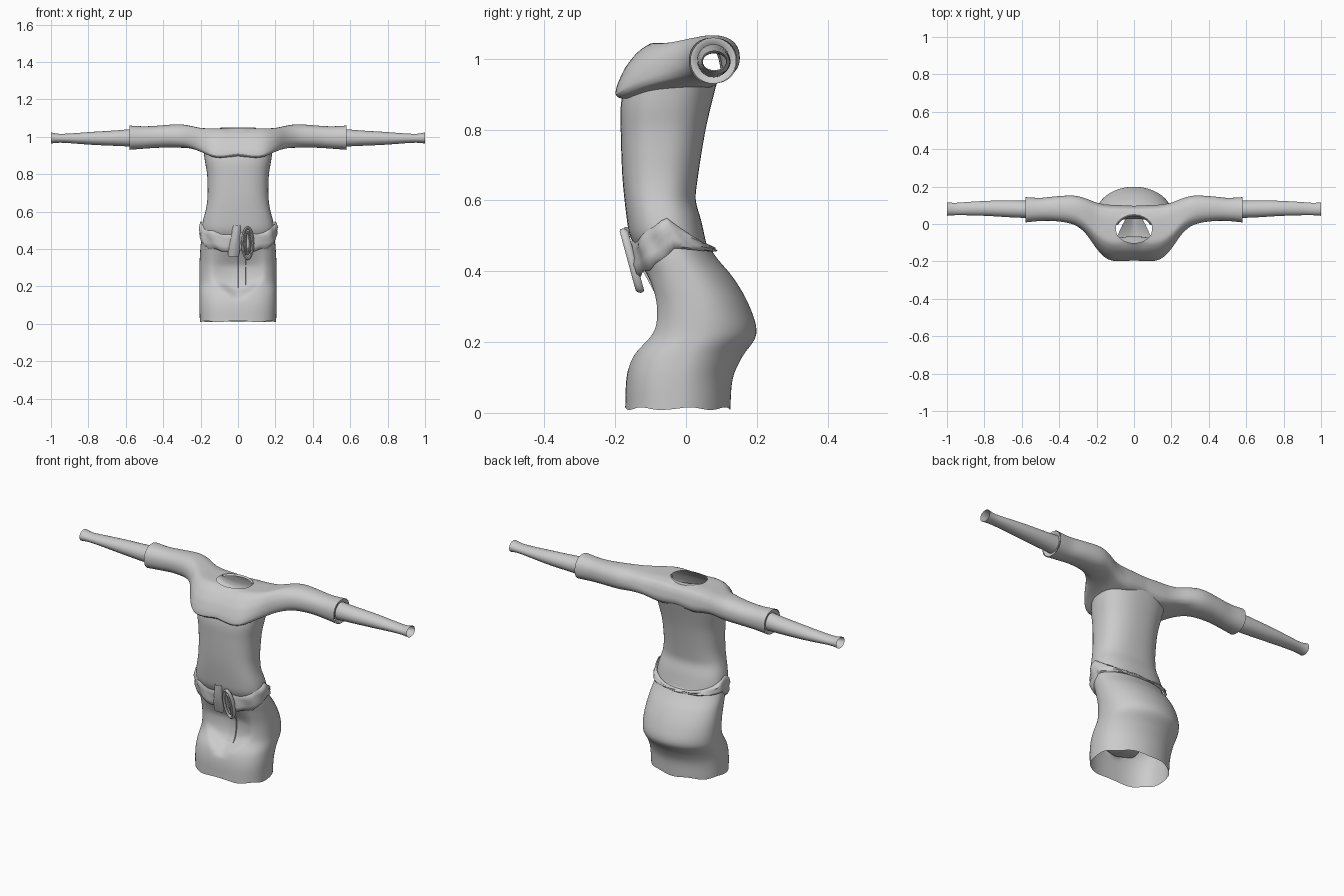
import bpy, bmesh, math
from mathutils import Vector

if "Cube" in bpy.data.objects:
    bpy.data.objects.remove(bpy.data.objects["Cube"])

mat = bpy.data.materials.new("light_grey")
mat.diffuse_color = (0.6, 0.6, 0.6, 1)
mat.use_nodes = True
mat.node_tree.nodes["Principled BSDF"].inputs["Base Color"].default_value = mat.diffuse_color


def finish(name, bm, subdiv=1, angle=50):
    bmesh.ops.recalc_face_normals(bm, faces=bm.faces)
    me = bpy.data.meshes.new(name)
    bm.to_mesh(me)
    bm.free()
    me.materials.append(mat)
    ob = bpy.data.objects.new(name, me)
    bpy.context.collection.objects.link(ob)
    if subdiv:
        ob.modifiers.new("smooth", "SUBSURF").levels = subdiv
        ob.modifiers["smooth"].render_levels = subdiv
    bpy.ops.object.select_all(action='DESELECT')
    ob.select_set(True)
    bpy.context.view_layer.objects.active = ob
    bpy.ops.object.shade_smooth_by_angle(angle=math.radians(angle))
    return ob


def sample(keys, t):
    """Smooth interpolation of key rows, whose first value is the position."""
    t = min(max(t, keys[0][0]), keys[-1][0])
    i = 0
    while i < len(keys) - 2 and t > keys[i + 1][0]:
        i += 1

    def slope(k, c):
        a, b = keys[max(k - 1, 0)], keys[min(k + 1, len(keys) - 1)]
        return (b[c] - a[c]) / (b[0] - a[0])
    p, q = keys[i], keys[i + 1]
    h = q[0] - p[0]
    u = (t - p[0]) / h
    return [(2*u**3 - 3*u*u + 1) * p[c] + (u**3 - 2*u*u + u) * h * slope(i, c)
            + (3*u*u - 2*u**3) * q[c] + (u**3 - u*u) * h * slope(i + 1, c)
            for c in range(1, len(p))]


def loft(rings, closed=True):
    bm = bmesh.new()
    vs = [[bm.verts.new(p) for p in r] for r in rings]
    n = len(vs[0])
    for a, b in zip(vs, vs[1:]):
        for j in range(n if closed else n - 1):
            k = (j + 1) % n
            bm.faces.new((a[j], a[k], b[k], b[j]))
    return bm


def steps(a, b, n):
    return [a + (b - a) * i / n for i in range(n + 1)]


def power(v, p):
    return math.copysign(abs(v) ** p, v)


def body_point(keys, a, z, front=0.78, back=0.85):
    """Point on a rounded-box cross section; a = 0 is +x, the front is -y."""
    yf, yb, hw = sample(keys, z)
    p = back if math.sin(a) > 0 else front
    return Vector((hw * power(math.cos(a), p),
                   (yf + yb) / 2 + (yb - yf) / 2 * power(math.sin(a), p), z))


def angles(n):
    return [2 * math.pi * i / n for i in range(n)]


# Torso of the top: open tube, (z, front y, back y, half width)
torso = [(.47, -.145, .06, .188), (.5, -.16, .053, .195), (.55, -.168, .042, .189),
         (.6, -.174, .027, .175), (.65, -.179, .032, .166), (.7, -.182, .039, .163),
         (.8, -.185, .056, .166), (.87, -.185, .072, .178), (.94, -.17, .09, .187)]
finish("torso", loft([[body_point(torso, a, z) for a in angles(32)]
                      for z in steps(.47, .94, 20)]))

# Bust, shoulders and upper sleeves: one tube along x, blended from bust to arm
bust = [(1, 0), (.95, .5), (.85, .85), (.55, 1), (.1, 1), (-.35, 1), (-.6, .65), (-.82, .1),
        (-.96, -.5), (-1, -.85), (-.9, -1), (-.6, -.95), (0, -.85), (.5, -.7), (.85, -.55), (.97, -.3)]
bust = [q for i, p in enumerate(bust) for q in
        (p, ((p[0] + bust[(i + 1) % 16][0]) / 2, (p[1] + bust[(i + 1) % 16][1]) / 2))]
# (x, front y, back y, bottom z, top z, bust share)
yoke = [(0, -.197, .098, .897, 1.043, 1), (.1, -.2, .103, .886, 1.045, 1),
        (.15, -.185, .105, .896, 1.045, 1), (.2, -.135, .115, .917, 1.047, .8),
        (.26, -.05, .138, .935, 1.06, .4), (.32, -.005, .152, .94, 1.067, .1),
        (.42, .015, .148, .941, 1.06, 0), (.5, .016, .14, .936, 1.056, 0),
        (.58, .008, .144, .93, 1.06, 0)]
rings = []
for x in steps(-.58, .58, 58):
    yf, yb, zb, zt, w = sample(yoke, abs(x))
    ring = []
    for (by, bz), a in zip(bust, angles(32)):
        u = w * by + (1 - w) * power(math.cos(a), .9)
        v = w * bz + (1 - w) * power(math.sin(a), .9)
        ring.append((x, (yf + yb) / 2 + u * (yb - yf) / 2, (zb + zt) / 2 + v * (zt - zb) / 2))
    rings.append(ring)
bm = loft(rings)
bm.normal_update()
NX, NY, NC = .1, .075, -.027


def neck_r(p):
    return math.hypot(p.x / NX, (p.y - NC) / NY)


# Open the neck and the underside above the torso
cut = []
for f in bm.faces:
    c = f.calc_center_median()
    if c.z > 1 and neck_r(c) < 1:
        cut.append(f)
    elif c.z < .94 and math.hypot(c.x / .165, (c.y + .06) / .115) < 1:
        cut.append(f)
bmesh.ops.delete(bm, geom=cut, context='FACES')
for v in bm.verts:
    if v.is_boundary and v.co.z > 1 and abs(v.co.x) < .15:
        r = neck_r(v.co)
        v.co.x /= r
        v.co.y = NC + (v.co.y - NC) / r
finish("shoulders_and_sleeves", bm)

# Narrow collar rim standing at the back of the neck
finish("collar", loft([[(NX * s * math.cos(a), NC + NY * s * math.sin(a), z)
                        for a in steps(.3, math.pi - .3, 14)]
                       for s, z in ((1.04, 1.035), (.98, 1.055), (.9, 1.04))], False))

# Forearm sleeves, open at the wrist: (x, front y, back y, bottom z, top z)
fore = [(.54, .03, .125, .945, 1.045), (.65, .034, .127, .95, 1.035), (.78, .042, .125, .956, 1.027),
        (.9, .046, .118, .965, 1.018), (.97, .046, .113, .968, 1.016), (1, .043, .117, .963, 1.024)]
for side, name in ((1, "right_forearm_sleeve"), (-1, "left_forearm_sleeve")):
    rings = []
    for x in steps(.54, 1, 14):
        yf, yb, zb, zt = sample(fore, x)
        rings.append([(side * x, (yf + yb) / 2 + (yb - yf) / 2 * math.cos(a),
                       (zb + zt) / 2 + (zt - zb) / 2 * math.sin(a)) for a in angles(16)])
    finish(name, loft(rings))
    # Turned-in cuff edge
    finish(name.replace("forearm_sleeve", "cuff"), loft(
        [[(side * x, .077 + r * math.cos(a), .995 + r * math.sin(a)) for a in angles(20)]
         for x, r in ((.58, .066), (.579, .057), (.572, .046))]))

# Hips and thighs: (z, front y, back y, half width)
hips = [(.01, -.172, .125, .204), (.1, -.168, .133, .207), (.16, -.152, .16, .207),
        (.22, -.115, .199, .207), (.3, -.105, .18, .207), (.38, -.12, .135, .203),
        (.44, -.135, .085, .198), (.48, -.138, .06, .19)]


def dent(x, z):
    """Hollow of the lap above a V-shaped fold between the thighs."""
    t = min(max((z - .13 - .7 * abs(x)) / .03, 0), 1) * min(max((.43 - z) / .12, 0), 1)
    return .04 * t * max(0, 1 - (x / .14) ** 2)


def hip_point(a, z):
    p = body_point(hips, a, z, .75, 1)
    if p.y < 0:
        p.y += dent(p.x, z)
    if z < .02:
        p.z += .004 * math.sin(7 * a)
    return p


finish("trousers", loft([[hip_point(a, z) for a in angles(64)] for z in steps(.012, .475, 32)]))

# Inner crotch panel reaching back from the lap
finish("crotch_panel", loft([[(w * s, y, z + .03 * abs(s)) for s in steps(-1, 1, 8)]
                             for y, w, z in ((-.145, .11, .13), (-.09, .1, .12),
                                             (-.03, .075, .125), (.03, .045, .14))], False))

# Fly strip down the front
finish("fly", loft([[(x, sample(hips, z)[0] + dent(x, z) - d, z)
                     for x, d in ((0, -.002), (.002, .006), (.04, .006), (.042, -.002))]
                    for z in steps(.19, .4, 14)], False), 0)

# Belt: puffy wavy band, low at the front, winged at the sides, thin at the back
belt = []
for t, puff in ((0, 0), (.08, .011), (.3, .017), (.5, .013), (.7, .017), (.92, .01), (1, .001)):
    ring = []
    for a in angles(96):
        s = math.sin(a)
        if s < 0:
            lo = .465 - .078 * abs(s) ** .7 + .006 * math.sin(11 * a) * abs(s)
            hi = .55 - .06 * abs(s) ** .8 + .008 * math.sin(8 * a) * abs(s)
        else:
            lo, hi = .465 - .01 * s, .55 - .08 * s ** .9
        z = lo + (hi - lo) * t
        bulge = puff * (1 + .35 * math.sin(9 * a + 3 * t)) * (.8 if s < 0 else .7)
        yf = -.136 - .1 * (z - .42) * (s < 0)
        yb = .078 - .5 * (z - .45)
        p = .76 if s < 0 else .9
        ring.append(((.196 + bulge) * power(math.cos(a), p),
                     (yf + yb) / 2 + ((yb - yf) / 2 + bulge) * power(s, p), z))
    belt.append(ring)
finish("belt", loft(belt), 0)


# Tilted oval buckle rings and a hanging belt end
def oval(name, x, z, y, rx, rz, r, depth):
    rings = []
    for a in angles(28) + [0]:
        c, s = math.cos(a), math.sin(a)
        rings.append([(x + (rx + r * math.cos(b)) * c,
                       y - .27 * (rz + r * math.cos(b)) * s + depth * math.sin(b),
                       z + (rz + r * math.cos(b)) * s) for b in angles(8)])
    bm = loft(rings)
    bmesh.ops.remove_doubles(bm, verts=bm.verts, dist=1e-5)
    finish(name, bm, 0)


oval("buckle_outer", .052, .43, -.153, .027, .083, .008, .012)
oval("buckle_inner", .052, .43, -.153, .012, .058, .006, .008)
finish("belt_end", loft([[(-.005 + w * u - .02 * (.53 - z) / .17, y + .014 * u * u, z)
                          for u in steps(-1, 1, 6)]
                         for z, w, y in ((.525, .024, -.174), (.48, .022, -.172), (.44, .026, -.166),
                                         (.4, .031, -.154), (.36, .03, -.14))], False))
